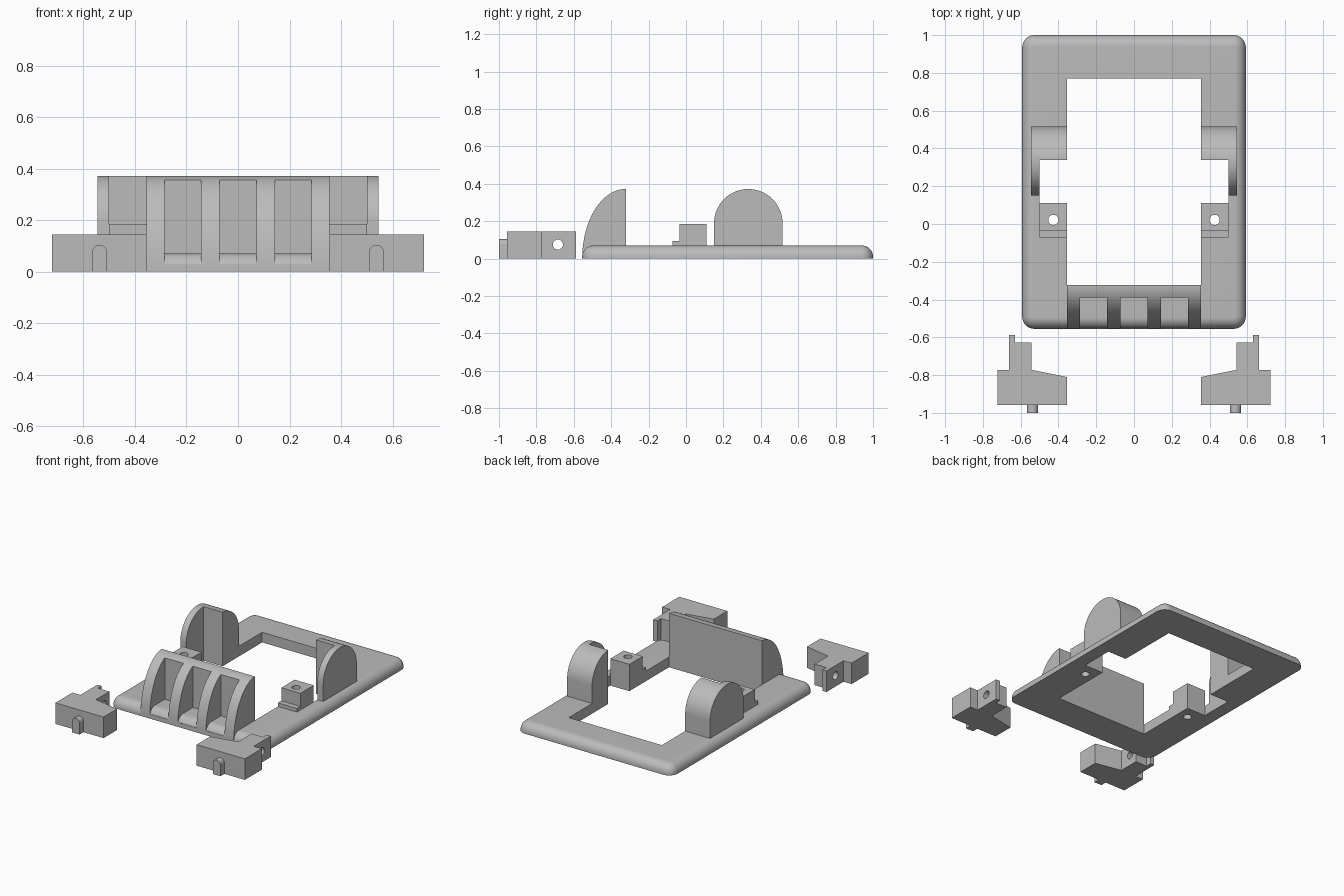
import bpy, bmesh, math
from mathutils import Vector

if "Cube" in bpy.data.objects:
    bpy.data.objects.remove(bpy.data.objects["Cube"], do_unlink=True)

grey = bpy.data.materials.new("plain grey")
grey.use_nodes = True
GREY = (0.5, 0.5, 0.5, 1)
grey.diffuse_color = GREY
grey.node_tree.nodes["Principled BSDF"].inputs["Base Color"].default_value = GREY


def finish(bm, name):
    bmesh.ops.recalc_face_normals(bm, faces=bm.faces)
    mesh = bpy.data.meshes.new(name)
    bm.to_mesh(mesh)
    bm.free()
    mesh.materials.append(grey)
    ob = bpy.data.objects.new(name, mesh)
    bpy.context.collection.objects.link(ob)
    return ob


def prism(name, outline, axis, lo, hi):
    """Extrude a 2D outline along x (outline is y, z), y (x, z) or z (x, y)."""
    place = {"x": lambda a, b, t: (t, a, b),
             "y": lambda a, b, t: (a, t, b),
             "z": lambda a, b, t: (a, b, t)}[axis]
    bm = bmesh.new()
    face = bm.faces.new([bm.verts.new(place(a, b, lo)) for a, b in outline])
    new = bmesh.ops.extrude_face_region(bm, geom=[face])["geom"]
    bmesh.ops.translate(bm, vec=Vector(place(0, 0, hi - lo)),
                        verts=[v for v in new if isinstance(v, bmesh.types.BMVert)])
    return finish(bm, name)


def box(name, x0, x1, y0, y1, z0, z1):
    return prism(name, [(x0, y0), (x1, y0), (x1, y1), (x0, y1)], "z", z0, z1)


def arc(cx, cy, rx, ry, start, end, n):
    angles = [math.radians(start + (end - start) * i / n) for i in range(n + 1)]
    return [(cx + rx * math.cos(a), cy + ry * math.sin(a)) for a in angles]


def circle(cx, cy, r):
    return arc(cx, cy, r, r, 0, 360, 32)[:-1]


def cut(ob, *cutters):
    for c in cutters:
        c.hide_render = True
        mod = ob.modifiers.new("cut", "BOOLEAN")
        mod.operation, mod.solver, mod.object = "DIFFERENCE", "EXACT", c
    bpy.context.view_layer.update()
    baked = bpy.data.meshes.new_from_object(
        ob.evaluated_get(bpy.context.evaluated_depsgraph_get()))
    ob.modifiers.clear()
    ob.data = baked
    for c in cutters:
        bpy.data.objects.remove(c, do_unlink=True)


def smooth(ob):
    bpy.ops.object.select_all(action="DESELECT")
    ob.select_set(True)
    bpy.context.view_layer.objects.active = ob
    bpy.ops.object.shade_smooth_by_angle(angle=math.radians(30))


def mirrored(ob, name):
    bm = bmesh.new()
    bm.from_mesh(ob.data)
    for v in bm.verts:
        v.co.x = -v.co.x
    return finish(bm, name)


W, FRONT, BACK, TOP = 0.592, -0.555, 1.0, 0.07
IN, NOTCH = 0.355, 0.5          # half widths of the opening and of its side notches
SHIELD_BACK, HEIGHT = -0.322, 0.372
ROUND, CORNER = 0.06, 0.065


def rounded_ring(inset):
    r, pts = CORNER - inset, []
    cx, y0, y1 = W - CORNER, FRONT + CORNER, BACK - CORNER
    for x, y, a in ((cx, y1, 0), (-cx, y1, 90), (-cx, y0, 180), (cx, y0, 270)):
        pts += arc(x, y, r, r, a, a + 90, 8)
    return pts


# Base frame: stacked rounded rectangles give the rolled upper edge
bm = bmesh.new()
levels = [(0, 0)] + [(ROUND - a, TOP - ROUND + b)
                     for a, b in arc(0, 0, ROUND, ROUND, 0, 90, 10)]
rings = [[bm.verts.new((x, y, z)) for x, y in rounded_ring(i)] for i, z in levels]
for low, high in zip(rings, rings[1:]):
    for k in range(len(low)):
        j = (k + 1) % len(low)
        bm.faces.new((low[k], low[j], high[j], high[k]))
bm.faces.new(rings[0])
bm.faces.new(rings[-1])
frame = finish(bm, "base_frame")
cut(frame,
    box("opening", -IN, IN, SHIELD_BACK, 0.77, -1, 1),
    box("side_notches", -NOTCH, NOTCH, 0.11, 0.34, -1, 1),
    prism("left_hole", circle(0.427, 0.022, 0.027), "z", -1, 1),
    prism("right_hole", circle(-0.427, 0.022, 0.027), "z", -1, 1))
smooth(frame)

# Curved front shield with three windows
profile = [(SHIELD_BACK, 0)] + arc(SHIELD_BACK, 0, FRONT - SHIELD_BACK, HEIGHT, 0, 90, 28)
shield = prism("front_shield", profile, "x", -IN, IN)
cut(shield, *[box("window", x - 0.071, x + 0.071, -1, -0.39, 0.03, 1)
              for x in (-0.214, 0, 0.214)])
smooth(shield)

# Side ears: round-topped blocks hollowed towards the front
ear = prism("left_ear", [(0.15, TOP), (0.516, TOP)]
            + arc(0.333, HEIGHT - 0.183, 0.183, 0.183, 0, 180, 32), "x", IN, 0.545)
cut(ear, box("ear_recess", 0, NOTCH, 0, 0.34, 0, 1))

# Stepped lugs with a vertical hole
lug = prism("left_lug", [(-0.072, TOP), (0.11, TOP), (0.11, 0.185), (-0.035, 0.185),
                         (-0.035, 0.095), (-0.072, 0.095)], "x", IN, NOTCH)
cut(lug, prism("lug_hole", circle(0.427, 0.022, 0.027), "z", -1, 1))

# Loose clips lying in front of the frame
clip = prism("left_clip", [(IN, -0.957), (0.722, -0.957), (0.722, -0.772), (0.661, -0.772),
                           (0.661, -0.587), (0.63, -0.587), (0.63, -0.627),
                           (0.542, -0.627), (0.542, -0.772), (IN, -0.81)], "z", 0, 0.145)
cut(clip, prism("clip_hole", circle(-0.685, 0.075, 0.027), "x", 0, 1))

# Arched pins on the clips
pin = prism("left_clip_pin", [(0.508, 0), (0.566, 0)]
            + arc(0.537, 0.075, 0.029, 0.029, 0, 180, 16), "y", -1.0, -0.957)

for part in (ear, lug, clip, pin):
    smooth(part)
    smooth(mirrored(part, part.name.replace("left", "right")))
